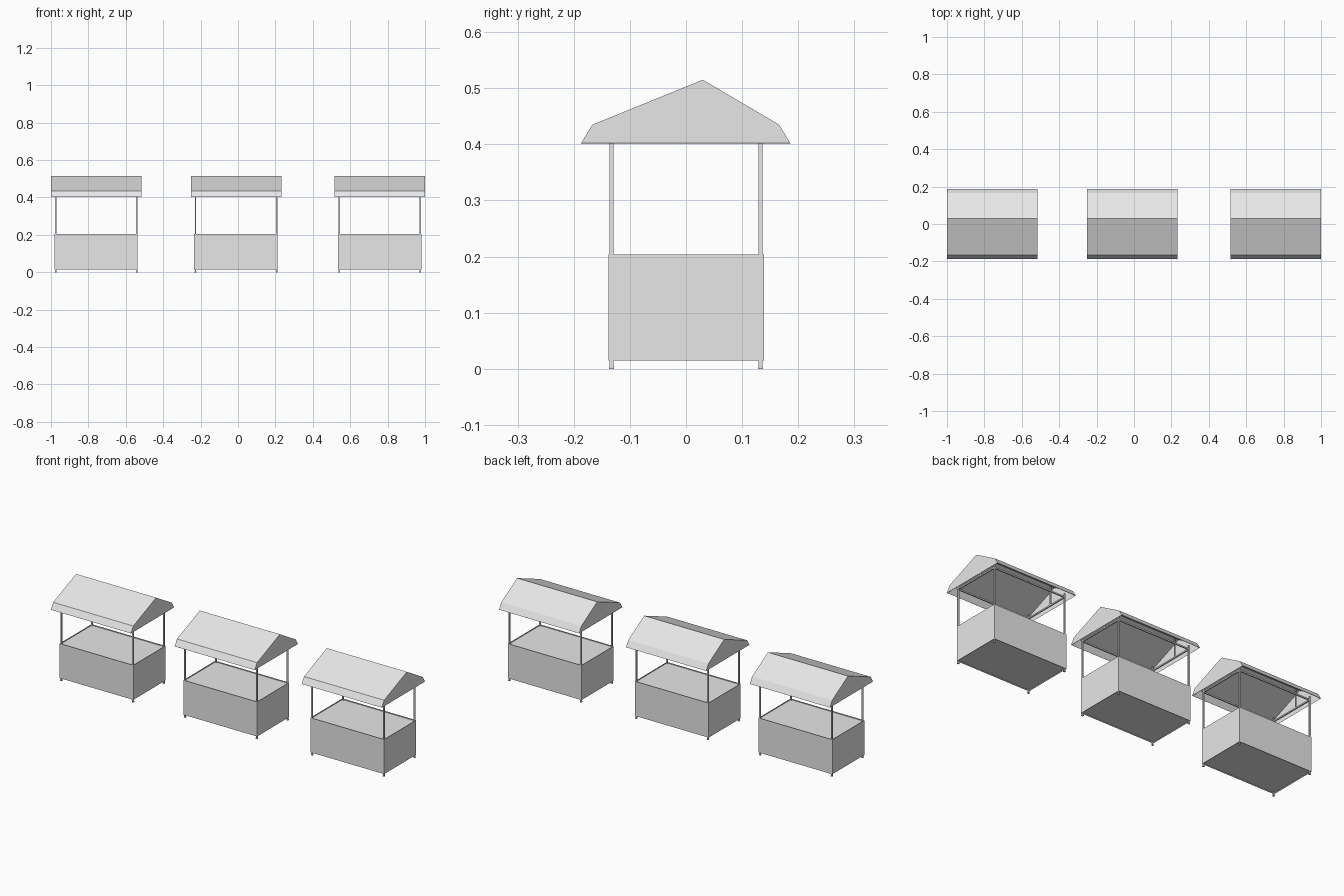
import bpy, bmesh
from mathutils import Matrix, Vector

cube = bpy.data.objects.get("Cube")
if cube:
    bpy.data.objects.remove(cube)

grey = bpy.data.materials.new("light_grey")
grey.use_nodes = True
colour = (0.8, 0.8, 0.8, 1)
grey.diffuse_color = colour
grey.node_tree.nodes["Principled BSDF"].inputs["Base Color"].default_value = colour


def finish(name, bm, x):
    bmesh.ops.recalc_face_normals(bm, faces=bm.faces)
    mesh = bpy.data.meshes.new(name)
    bm.to_mesh(mesh)
    bm.free()
    mesh.materials.append(grey)
    obj = bpy.data.objects.new(name, mesh)
    obj.location.x = x
    bpy.context.collection.objects.link(obj)
    return obj


def add_box(bm, low, high):
    low, high = Vector(low), Vector(high)
    m = Matrix.Translation((low + high) / 2) @ Matrix.Diagonal((*(high - low), 1))
    bmesh.ops.create_cube(bm, size=1, matrix=m)


def add_bar(bm, start, end, width):
    # Square bar between any two points
    start, end = Vector(start), Vector(end)
    span = end - start
    turn = span.to_track_quat('Z', 'Y').to_matrix().to_4x4()
    m = Matrix.Translation((start + end) / 2) @ turn
    m = m @ Matrix.Diagonal((width, width, span.length, 1))
    bmesh.ops.create_cube(bm, size=1, matrix=m)


POST_X, POST_Y, RAIL_Z = 0.217, 0.133, 0.408
RIDGE_Y = 0.03
ROOF_HALF = 0.242
ROOF = [(-0.187, 0.402), (-0.167, 0.435), (RIDGE_Y, 0.515), (0.166, 0.435), (0.186, 0.402)]


def make_counter(x):
    # Box with shallow recesses in its top and bottom
    bm = bmesh.new()
    add_box(bm, (-0.224, -0.138, 0.015), (0.222, 0.139, 0.204))
    ends = [f for f in bm.faces if abs(f.normal.z) > 0.9]
    for f in ends:
        bmesh.ops.inset_region(bm, faces=[f], thickness=0.003)
        shift = -0.005 * f.normal.normalized()
        walls = bmesh.ops.extrude_discrete_faces(bm, faces=[f])["faces"]
        bmesh.ops.translate(bm, vec=shift, verts=walls[0].verts)
    finish("counter", bm, x)


def make_frame(x):
    bm = bmesh.new()
    # Corner posts and feet
    for sx in (-1, 1):
        for sy in (-1, 1):
            px, py = sx * POST_X, sy * POST_Y
            add_bar(bm, (px, py, 0), (px, py, RAIL_Z + 0.02), 0.007)
            add_bar(bm, (px, py, 0), (px, py, 0.004), 0.009)
    # Top rails
    for s in (-1, 1):
        add_bar(bm, (-POST_X, s * POST_Y, RAIL_Z), (POST_X, s * POST_Y, RAIL_Z), 0.007)
        add_bar(bm, (s * POST_X, -POST_Y, RAIL_Z), (s * POST_X, POST_Y, RAIL_Z), 0.007)
        # Upright under the ridge
        add_bar(bm, (s * POST_X, RIDGE_Y, RAIL_Z), (s * POST_X, RIDGE_Y, 0.508), 0.006)
    finish("frame", bm, x)


def make_roof(x):
    # Gabled canopy, open underneath
    bm = bmesh.new()
    left, right = [[bm.verts.new((s * ROOF_HALF, y, z)) for y, z in ROOF] for s in (-1, 1)]
    bm.faces.new(left)
    bm.faces.new(right)
    for i in range(len(ROOF) - 1):
        bm.faces.new((left[i], left[i + 1], right[i + 1], right[i]))
    bmesh.ops.recalc_face_normals(bm, faces=bm.faces)
    ridge = [f for f in bm.faces if abs(f.normal.x) < 0.5]
    if sum(f.normal.z for f in ridge) < 0:
        bmesh.ops.reverse_faces(bm, faces=bm.faces)
    roof = finish("roof", bm, x)
    shell = roof.modifiers.new("thickness", 'SOLIDIFY')
    shell.thickness = 0.002
    shell.offset = -1


for stall_x in (-0.758, -0.01, 0.758):
    make_counter(stall_x)
    make_frame(stall_x)
    make_roof(stall_x)
